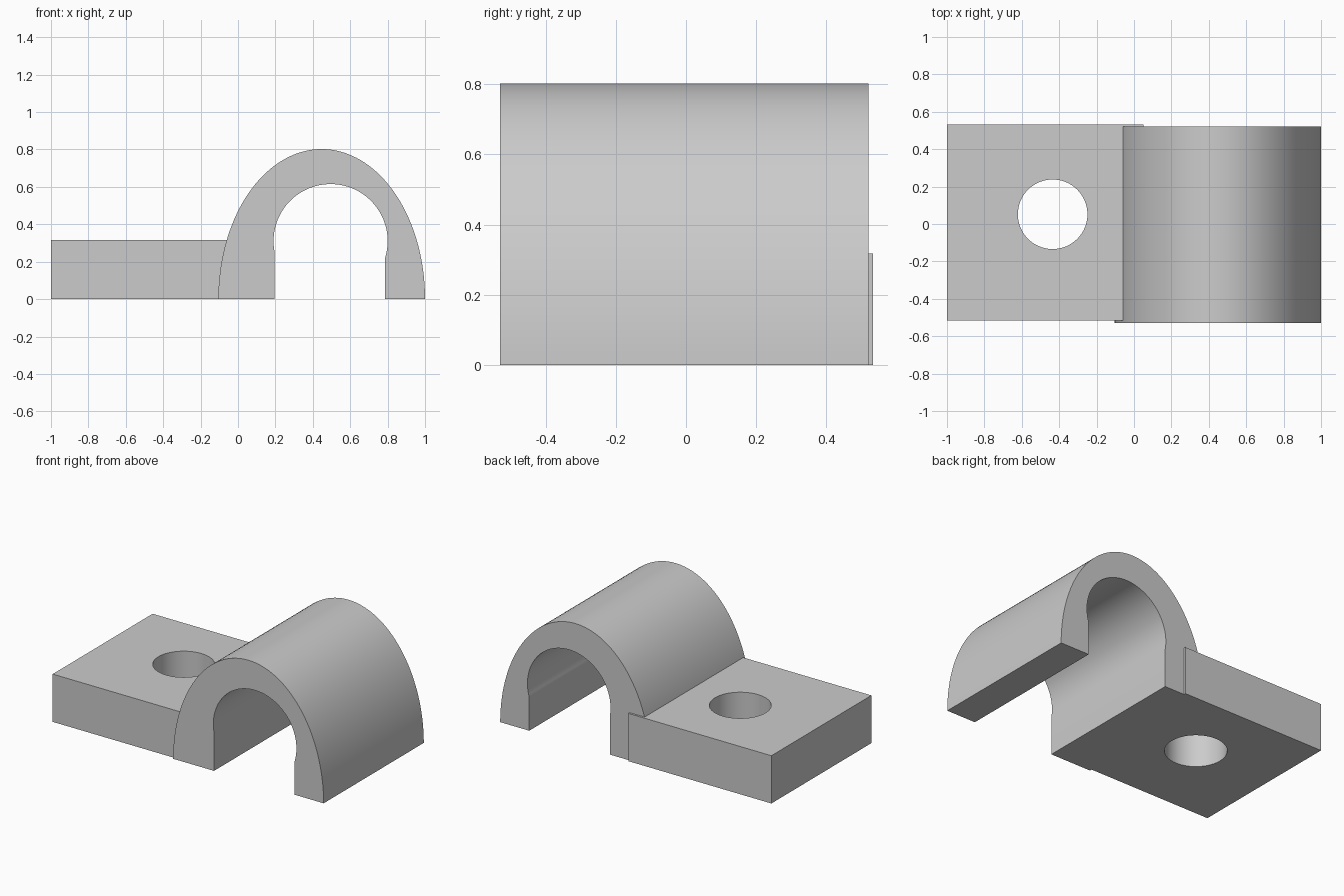
import bpy, bmesh
from math import sin, cos, pi, asin, acos, radians
from mathutils import Vector

cube = bpy.data.objects.get("Cube")
if cube:
    bpy.data.objects.remove(cube, do_unlink=True)

grey = bpy.data.materials.new("plain grey")
grey.use_nodes = True
colour = (0.6, 0.6, 0.6, 1)
grey.diffuse_color = colour
grey.node_tree.nodes["Principled BSDF"].inputs["Base Color"].default_value = colour


def prism(name, outline, sweep):
    """Extrude a closed outline of 3D points along a vector."""
    bm = bmesh.new()
    face = bm.faces.new([bm.verts.new(p) for p in outline])
    top = bmesh.ops.extrude_face_region(bm, geom=[face], use_keep_orig=True)
    moved = [v for v in top["geom"] if isinstance(v, bmesh.types.BMVert)]
    bmesh.ops.translate(bm, vec=Vector(sweep), verts=moved)
    bmesh.ops.recalc_face_normals(bm, faces=bm.faces)
    mesh = bpy.data.meshes.new(name)
    bm.to_mesh(mesh)
    bm.free()
    mesh.materials.append(grey)
    obj = bpy.data.objects.new(name, mesh)
    bpy.context.collection.objects.link(obj)
    return obj


def arc(cx, cy, rx, ry, start, end, steps):
    angles = [start + (end - start) * i / steps for i in range(steps + 1)]
    return [(cx + rx * cos(a), cy + ry * sin(a)) for a in angles]


def smooth(obj):
    bpy.ops.object.select_all(action="DESELECT")
    obj.select_set(True)
    bpy.context.view_layer.objects.active = obj
    bpy.ops.object.shade_smooth_by_angle(angle=radians(30))


# Pipe arch: half-ellipse outside, round bore with straight legs inside
left_leg, right_leg = 0.195, 0.787
bore_x, bore_z, bore_r = 0.495, 0.31, 0.305
start = pi + acos((bore_x - left_leg) / bore_r)
end = -acos((right_leg - bore_x) / bore_r)
outer = arc(0.4475, 0, 0.5525, 0.802, 0, pi, 72)
inner = arc(bore_x, bore_z, bore_r, bore_r, start, end, 64)
profile = outer + [(left_leg, 0)] + inner + [(right_leg, 0)]
arch = prism("pipe_arch", [(x, -0.53, z) for x, z in profile], (0, 1.05, 0))
smooth(arch)

# Mounting plate, running a little way into the arch
corners = [(-1, -0.515), (0.05, -0.515), (0.05, 0.533), (-1, 0.533)]
plate = prism("mounting_plate", [(x, y, 0) for x, y in corners], (0, 0, 0.317))

# Bolt hole through the plate
circle = arc(-0.435, 0.052, 0.186, 0.186, 0, 2 * pi, 64)[:-1]
cutter = prism("bolt_hole_cutter", [(x, y, -0.1) for x, y in circle], (0, 0, 0.6))
cutter.hide_render = True
hole = plate.modifiers.new("bolt hole", "BOOLEAN")
hole.operation = "DIFFERENCE"
hole.solver = "EXACT"
hole.object = cutter
bpy.context.view_layer.objects.active = plate
bpy.ops.object.modifier_apply(modifier=hole.name)
bpy.data.objects.remove(cutter, do_unlink=True)
smooth(plate)
